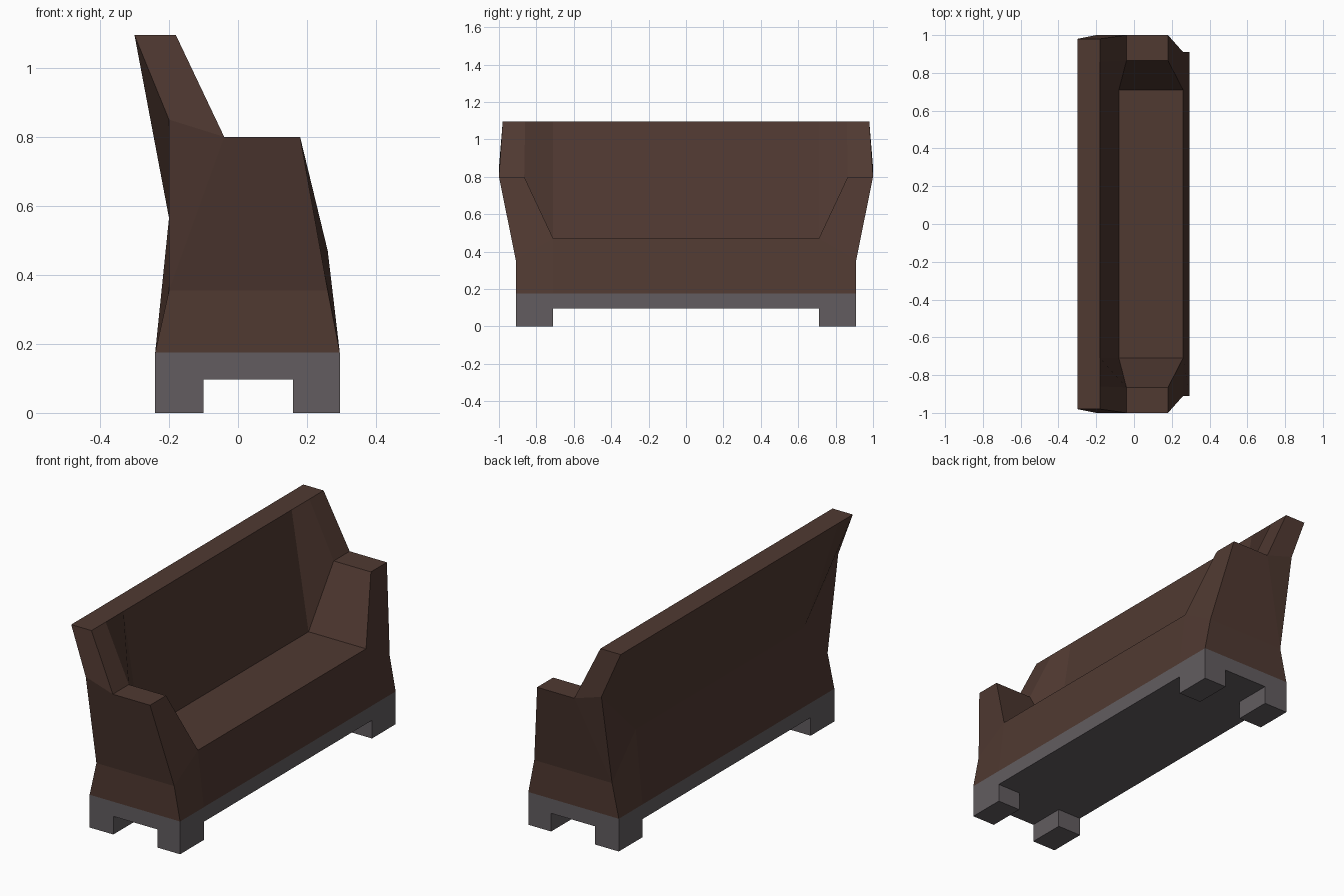
import bpy, bmesh

if "Cube" in bpy.data.objects:
    bpy.data.objects.remove(bpy.data.objects["Cube"])


def material(name, rgb):
    m = bpy.data.materials.new(name)
    m.diffuse_color = (*rgb, 1)
    m.use_nodes = True
    m.node_tree.nodes["Principled BSDF"].inputs["Base Color"].default_value = m.diffuse_color
    return m


def add_object(name, bm, mat):
    bmesh.ops.recalc_face_normals(bm, faces=bm.faces)
    me = bpy.data.meshes.new(name)
    bm.to_mesh(me)
    bm.free()
    me.materials.append(mat)
    ob = bpy.data.objects.new(name, me)
    bpy.context.collection.objects.link(ob)
    return ob


brown = material("dark brown", (0.080, 0.041, 0.031))
grey = material("stone grey", (0.122, 0.108, 0.116))

# Sofa body: half cross-sections lofted along y, (x, y, z) running
# bottom back -> back -> top -> seat or arm -> front -> bottom front
BACK, SEAT = (-.20, .71, .565), (.26, .71, .47)
end = [(-.24, .91, .175), (-.20, .91, .355), (-.20, 1, .85), (-.30, .98, 1.095),
       (-.18, .98, 1.095), (-.04, 1, .80), (.18, 1, .80), (.26, .91, .355), (.295, .91, .175)]
arm = [(-.24, .71, .175), BACK, BACK, (-.30, .86, 1.095),
       (-.18, .86, 1.095), (-.04, .865, .80), (.18, .865, .80), SEAT, (.295, .71, .175)]
mid = [(-.24, .71, .175), BACK, BACK, (-.30, .71, 1.095),
       (-.18, .71, 1.095), (-.08, .71, .47), SEAT, SEAT, (.295, .71, .175)]


def flip(ring):
    return [(x, -y, z) for x, y, z in ring]


bm = bmesh.new()
cache = {}


def face(points):
    # shared corners collapse, so quads may become triangles
    unique = list(dict.fromkeys(points))
    if len(unique) > 2:
        bm.faces.new([cache.setdefault(p, None) or cache.update({p: bm.verts.new(p)}) or cache[p]
                      for p in unique])


rings = [end, arm, mid, flip(mid), flip(arm), flip(end)]
for a, b in zip(rings, rings[1:]):
    for i in range(len(a) - 1):
        face([a[i], a[i + 1], b[i + 1], b[i]])

# Outer end panels: skirt, arm side, back side
for ring in (end, flip(end)):
    for ids in ((0, 1, 7, 8), (1, 2, 5), (1, 5, 6, 7), (2, 3, 4, 5)):
        face([ring[i] for i in ids])
add_object("sofa_body", bm, brown)

# Plinth: slab cut into a grid, corner cells extruded down as feet
bm = bmesh.new()
bmesh.ops.create_cube(bm, size=1)
for v in bm.verts:
    v.co = (.295 if v.co.x > 0 else -.24, .91 if v.co.y > 0 else -.91, .175 if v.co.z > 0 else .097)
for co, no in (((-.10, 0, 0), (1, 0, 0)), ((.16, 0, 0), (1, 0, 0)),
               ((0, -.71, 0), (0, 1, 0)), ((0, .71, 0), (0, 1, 0))):
    bmesh.ops.bisect_plane(bm, geom=bm.verts[:] + bm.edges[:] + bm.faces[:], plane_co=co, plane_no=no)
bm.normal_update()
corners = []
for f in bm.faces:
    c = f.calc_center_median()
    if f.normal.z < -.9 and abs(c.y) > .71 and not -.10 < c.x < .16:
        corners.append(f)
for f in corners:
    new = bmesh.ops.extrude_discrete_faces(bm, faces=[f])["faces"]
    for v in new[0].verts:
        v.co.z = 0
# the hidden top under the body is left open
tops = [f for f in bm.faces if all(v.co.z > .17 for v in f.verts)]
bmesh.ops.delete(bm, geom=tops, context='FACES')
add_object("plinth_with_feet", bm, grey)
